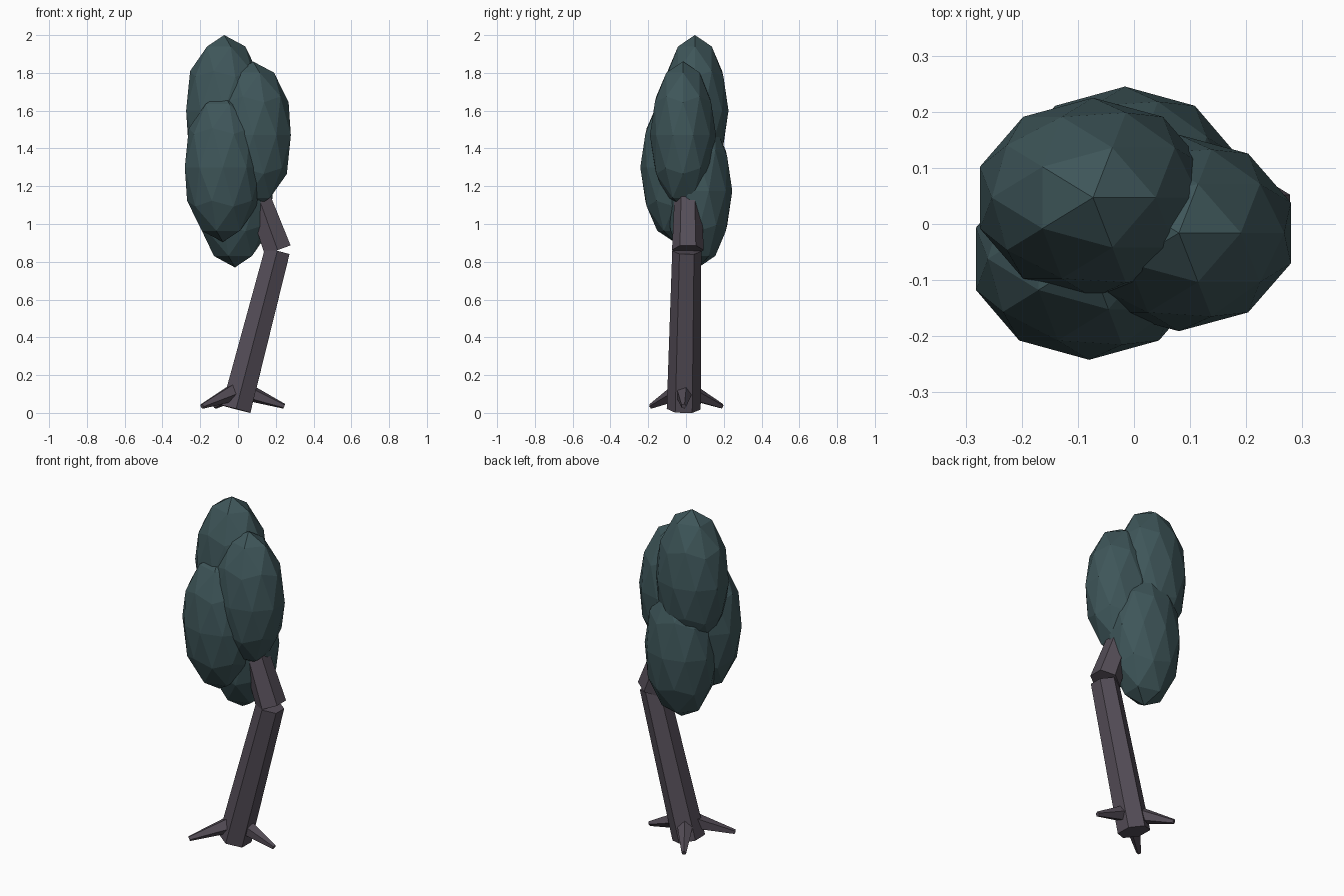
import bpy
from mathutils import Vector

if "Cube" in bpy.data.objects:
    bpy.data.objects.remove(bpy.data.objects["Cube"])


def material(name, rgb):
    m = bpy.data.materials.new(name)
    m.diffuse_color = (*rgb, 1)
    m.use_nodes = True
    m.node_tree.nodes["Principled BSDF"].inputs["Base Color"].default_value = m.diffuse_color
    return m


bark = material("dark bark", (0.090, 0.075, 0.096))
leaf = material("deep teal leaves", (0.048, 0.092, 0.100))


def limb(name, start, end, r1, r2, sides):
    """Tapered faceted limb between two points."""
    a, b = Vector(start), Vector(end)
    d = b - a
    bpy.ops.mesh.primitive_cone_add(vertices=sides, radius1=r1, radius2=r2, depth=d.length)
    o = bpy.context.object
    o.name = name
    o.location = (a + b) / 2
    o.rotation_mode = 'QUATERNION'
    o.rotation_quaternion = Vector((0, 0, 1)).rotation_difference(d)
    o.data.materials.append(bark)


def clump(name, centre, radii):
    """Low-poly stretched leaf clump."""
    bpy.ops.mesh.primitive_ico_sphere_add(subdivisions=2, radius=1, location=centre)
    o = bpy.context.object
    o.name = name
    o.scale = radii
    o.data.materials.append(leaf)


# Trunk: leaning lower part and a bent upper part running into the leaves
limb("lower_trunk", (-0.01, -0.012, 0.02), (0.208, 0.004, 0.857), 0.09, 0.077, 6)
limb("upper_trunk", (0.21, 0.01, 0.862), (0.08, 0.01, 1.22), 0.084, 0.068, 6)

# Three roots
for i, tip in enumerate([(0.245, -0.012, 0.035), (-0.19, -0.185, 0.035), (-0.12, 0.19, 0.035)]):
    limb(f"root_{i + 1}", (0.01, -0.012, 0.125), tip, 0.055, 0.014, 5)

# Leaf clumps
clump("top_leaves", (-0.073, 0.047, 1.60), (0.212, 0.178, 0.40))
clump("right_leaves", (0.08, -0.016, 1.47), (0.21, 0.175, 0.39))
clump("left_leaves", (-0.08, -0.062, 1.30), (0.212, 0.18, 0.395))
clump("back_leaves", (-0.016, 0.065, 1.175), (0.212, 0.18, 0.405))
